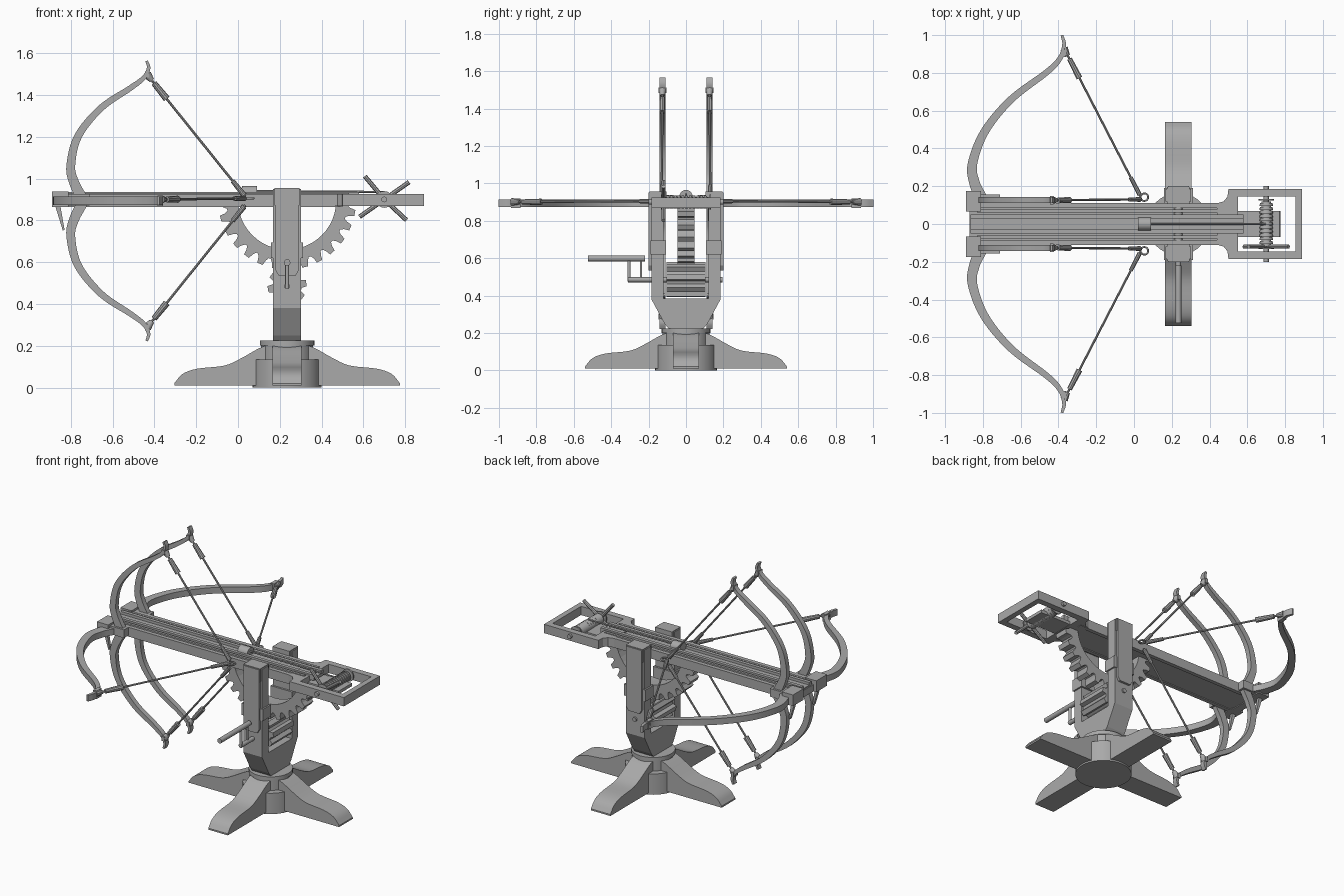
import bpy, bmesh, math
from mathutils import Vector

if bpy.data.objects.get("Cube"):
    bpy.data.objects.remove(bpy.data.objects["Cube"])

grey = bpy.data.materials.new("plain_grey")
grey.use_nodes = True
grey.diffuse_color = (0.4, 0.4, 0.4, 1)
grey.node_tree.nodes["Principled BSDF"].inputs["Base Color"].default_value = (0.4, 0.4, 0.4, 1)

CX = 0.235      # post centre
PIVOT = 0.895   # height of the tilting axis


def finish(name, bm, smooth=False):
    bmesh.ops.recalc_face_normals(bm, faces=bm.faces)
    mesh = bpy.data.meshes.new(name)
    bm.to_mesh(mesh)
    bm.free()
    mesh.materials.append(grey)
    obj = bpy.data.objects.new(name, mesh)
    bpy.context.collection.objects.link(obj)
    if smooth:
        bpy.ops.object.select_all(action='DESELECT')
        obj.select_set(True)
        bpy.context.view_layer.objects.active = obj
        bpy.ops.object.shade_smooth_by_angle(angle=math.radians(35))
    return obj


def place(plane, u, v, w):
    return {"xy": (u, v, w), "xz": (u, w, v), "yz": (w, u, v)}[plane]


def prism(name, outline, plane, lo, hi, smooth=False):
    bm = bmesh.new()
    a = [bm.verts.new(place(plane, u, v, lo)) for u, v in outline]
    b = [bm.verts.new(place(plane, u, v, hi)) for u, v in outline]
    bm.faces.new(a)
    bm.faces.new(b)
    for i in range(len(a)):
        j = (i + 1) % len(a)
        bm.faces.new((a[i], a[j], b[j], b[i]))
    return finish(name, bm, smooth)


def box(name, x0, x1, y0, y1, z0, z1):
    return prism(name, [(x0, y0), (x1, y0), (x1, y1), (x0, y1)], "xy", z0, z1)


def rod(name, start, end, r1, r2=None, sides=12):
    start, end = Vector(start), Vector(end)
    d = end - start
    bm = bmesh.new()
    bmesh.ops.create_cone(bm, cap_ends=True, segments=sides, radius1=r1,
                          radius2=r1 if r2 is None else r2, depth=d.length)
    bm.transform(d.to_track_quat('Z', 'Y').to_matrix().to_4x4())
    bmesh.ops.translate(bm, verts=bm.verts, vec=(start + end) / 2)
    return finish(name, bm, True)


def spline(pts, steps=6):
    p = [Vector(q) for q in pts]
    p = [2 * p[0] - p[1]] + p + [2 * p[-1] - p[-2]]
    out = []
    for i in range(1, len(p) - 2):
        a, b, c, d = p[i - 1:i + 3]
        for s in range(steps):
            t = s / steps
            out.append((2 * b + (c - a) * t + (2 * a - 5 * b + 4 * c - d) * t * t
                        + (3 * b - a - 3 * c + d) * t ** 3) / 2)
    return out + [p[-2]]


def limb(name, pts, plane, mid, thick, w0, w1):
    """Tapering curved bow arm swept along a path."""
    line = spline(pts)
    bm = bmesh.new()
    rings = []
    for i, p in enumerate(line):
        t = (line[min(i + 1, len(line) - 1)] - line[max(i - 1, 0)]).normalized()
        n = Vector((-t.y, t.x)) * (w0 + (w1 - w0) * i / (len(line) - 1)) / 2
        rings.append([bm.verts.new(place(plane, *(p + n * s), mid + thick / 2 * h))
                      for s, h in ((-1, -1), (1, -1), (1, 1), (-1, 1))])
    for a, b in zip(rings, rings[1:]):
        for k in range(4):
            m = (k + 1) % 4
            bm.faces.new((a[k], a[m], b[m], b[k]))
    bm.faces.new(rings[0])
    bm.faces.new(rings[-1])
    return finish(name, bm, True)


def bowstring(name, tip, hook):
    tip, hook = Vector(tip), Vector(hook)
    rod(name, tip, hook, 0.006, sides=8)
    for a, b, r1, r2 in ((0, 0.05, 0.022, 0.012), (0.07, 0.2, 0.014, 0.017), (0.87, 0.99, 0.011, 0.013)):
        rod(name + "_wrap", tip.lerp(hook, a), tip.lerp(hook, b), r1, r2, 10)


# Pedestal: hub and four sloping feet
rod("hub", (CX, 0, 0), (CX, 0, 0.135), 0.165, sides=40)
rod("hub_upper", (CX, 0, 0.135), (CX, 0, 0.205), 0.125, sides=40)
rod("hub_cap", (CX, 0, 0.2), (CX, 0, 0.225), 0.13, sides=40)
top = spline([(0.54, 0.02), (0.5, 0.065), (0.43, 0.09), (0.3, 0.105), (0.22, 0.14),
              (0.14, 0.185), (0.09, 0.205)], 4)
foot = [(0, 0.01), (0.54, 0.01)] + [tuple(p) for p in top] + [(0, 0.205)]
for s in (-1, 1):
    prism("foot_side", [(CX + s * u, v) for u, v in foot], "xz", -0.07, 0.07, True)
    prism("foot_cross", [(s * u, v) for u, v in foot], "yz", CX - 0.07, CX + 0.07, True)

# Forked post
half = [(0.09, 0.22), (0.115, 0.25), (0.185, 0.38), (0.185, 0.95), (0.12, 0.95), (0.12, 0.385)]
prism("forked_post", half + [(-u, v) for u, v in reversed(half)], "yz", CX - 0.067, CX + 0.067)
for s in (-1, 1):
    plate = [(-0.055, 0.95), (0.055, 0.95), (0.055, 0.56), (0.04, 0.535), (-0.04, 0.535), (-0.055, 0.56)]
    y0, y1 = sorted((s * 0.18, s * 0.2))
    prism("cheek_plate", [(CX + u, v) for u, v in plate], "xz", y0, y1)
    y0, y1 = sorted((s * 0.108, s * 0.19))
    box("post_band", CX - 0.077, CX + 0.077, y0, y1, 0.62, 0.695)
    box("post_head", CX - 0.06, CX + 0.06, min(s * 0.105, s * 0.195), max(s * 0.105, s * 0.195), 0.87, 0.955)
rod("tilt_axle", (CX, -0.13, PIVOT), (CX, 0.13, PIVOT), 0.025)

# Toothed quadrant under the stock
teeth, arc = 14, []
for i in range(teeth):
    for f, r in ((0.0, 0.33), (0.38, 0.33), (0.48, 0.305), (0.62, 0.29), (0.78, 0.29), (0.92, 0.305)):
        a = math.pi * (1 + (i + f) / teeth)
        arc.append((CX + r * math.cos(a), PIVOT + r * math.sin(a)))
inner = [(CX + 0.235 * math.cos(a), PIVOT + 0.235 * math.sin(a))
         for a in [math.tau - math.pi * k / 24 for k in range(25)]]
prism("tilt_quadrant", arc + [(CX + 0.33, PIVOT)] + inner, "xz", -0.045, 0.045)

# Pinion and hand crank
pinion = []
for i in range(8):
    for f, r in ((0, 0.094), (0.4, 0.094), (0.55, 0.07), (0.85, 0.07)):
        a = math.tau * (i + f) / 8
        pinion.append((CX + r * math.cos(a), 0.485 + r * math.sin(a)))
prism("pinion", pinion, "xz", -0.105, 0.105)
rod("crank_axle", (CX, -0.31, 0.485), (CX, 0.195, 0.485), 0.014)
rod("crank_arm", (CX, -0.305, 0.475), (CX, -0.305, 0.6), 0.009)
rod("crank_brace", (CX, -0.24, 0.485), (CX, -0.24, 0.6), 0.006)
rod("crank_handle", (CX, -0.525, 0.598), (CX, -0.22, 0.598), 0.016)

# Stock with rails and track
box("stock", -0.86, 0.5, -0.09, 0.09, 0.87, 0.905)
box("track", -0.865, 0.58, -0.05, 0.05, 0.9, 0.918)
for s in (-1, 1):
    for name, x0, x1, a, b, z0, z1 in (
            ("side_rail", -0.86, 0.5, 0.085, 0.11, 0.865, 0.925),
            ("inner_rail", -0.83, 0.53, 0.062, 0.078, 0.9, 0.93),
            ("track_rail", -0.865, 0.58, 0.028, 0.05, 0.91, 0.935),
            ("front_block", -0.89, -0.81, 0.065, 0.175, 0.865, 0.938),
            ("limb_bracket", -0.81, -0.71, 0.105, 0.155, 0.872, 0.925),
            ("frame_side", 0.54, 0.89, 0.145, 0.185, 0.868, 0.925)):
        box(name, x0, x1, min(s * a, s * b), max(s * a, s * b), z0, z1)
    y0, y1 = sorted((s * 0.112, s * 0.132))
    prism("front_stay", [(-0.875, 0.87), (-0.85, 0.87), (-0.83, 0.755), (-0.838, 0.75)], "xz", y0, y1)
box("front_beam", -0.87, -0.82, -0.1, 0.1, 0.865, 0.91)
shoulder = [(0.44, 0.11), (0.475, 0.12), (0.495, 0.145), (0.5, 0.185), (0.55, 0.185)]
prism("frame_shoulder", shoulder + [(u, -v) for u, v in reversed(shoulder)], "xy", 0.868, 0.925)
box("frame_end", 0.855, 0.89, -0.185, 0.185, 0.868, 0.925)
box("rear_tray", 0.54, 0.77, -0.07, 0.07, 0.87, 0.89)

# Winch with coiled rope and spokes
WX, WZ = 0.7, 0.9
rod("winch_axle", (WX, -0.2, WZ), (WX, 0.2, WZ), 0.014)
rod("winch_drum", (WX, -0.12, WZ), (WX, 0.12, WZ), 0.026)
for i in range(11):
    y = -0.105 + i * 0.02
    rod("rope_coil", (WX, y, WZ), (WX, y + 0.016, WZ), 0.036, 0.033, 16)
for s in (-1, 1):
    rod("winch_collar", (WX, s * 0.125, WZ), (WX, s * 0.133, WZ), 0.04, sides=16)
for deg in (35, 130, 215, 317):
    a = math.radians(deg)
    d = Vector((math.cos(a), 0, math.sin(a)))
    rod("winch_spoke", Vector((WX, -0.12, WZ)), Vector((WX, -0.12, WZ)) + d * 0.145, 0.011, sides=8)
rod("draw_rope", (0.06, 0, 0.94), (WX, 0, 0.936), 0.005, sides=8)

# Catch block on the track
rod("catch", (0.02, 0, 0.93), (0.09, 0, 0.93), 0.035, sides=20)
box("catch_base", 0.02, 0.09, -0.035, 0.035, 0.905, 0.93)

# Side bow arms and the two pairs of upright bow arms, with strings
side = [(-0.81, 0.14), (-0.845, 0.22), (-0.855, 0.32), (-0.79, 0.49), (-0.65, 0.66),
        (-0.46, 0.805), (-0.39, 0.88), (-0.37, 0.95), (-0.382, 1.0)]
upright = [(-0.745, 0.01), (-0.785, 0.09), (-0.8, 0.17), (-0.765, 0.31), (-0.655, 0.445),
           (-0.515, 0.54), (-0.45, 0.59), (-0.428, 0.635), (-0.437, 0.67)]
for s in (-1, 1):
    limb("side_arm", [(u, s * v) for u, v in side], "xy", 0.893, 0.04, 0.062, 0.014)
    box("side_arm_tip", -0.385, -0.36, min(s * 0.885, s * 0.935), max(s * 0.885, s * 0.935), 0.868, 0.92)
    bowstring("side_string", (-0.37, s * 0.93, 0.9), (0.035, s * 0.145, 0.905))
    bpy.ops.mesh.primitive_torus_add(location=(0.055, s * 0.142, 0.905), major_radius=0.02,
                                     minor_radius=0.005, major_segments=16, minor_segments=6)
    ring = bpy.context.object
    ring.name = "string_ring"
    ring.data.materials.append(grey)
    bpy.ops.object.shade_smooth()
    for h in (-1, 1):
        limb("upright_arm", [(u, 0.893 + h * v) for u, v in upright], "xz", s * 0.126, 0.032, 0.052, 0.012)
        box("upright_arm_tip", -0.445, -0.425, s * 0.126 - 0.022, s * 0.126 + 0.022,
            0.893 + h * 0.605 - 0.015, 0.893 + h * 0.605 + 0.015)
        bowstring("upright_string", (-0.435, s * 0.126, 0.893 + h * 0.605), (0.035, s * 0.13, 0.893 + h * 0.02))
